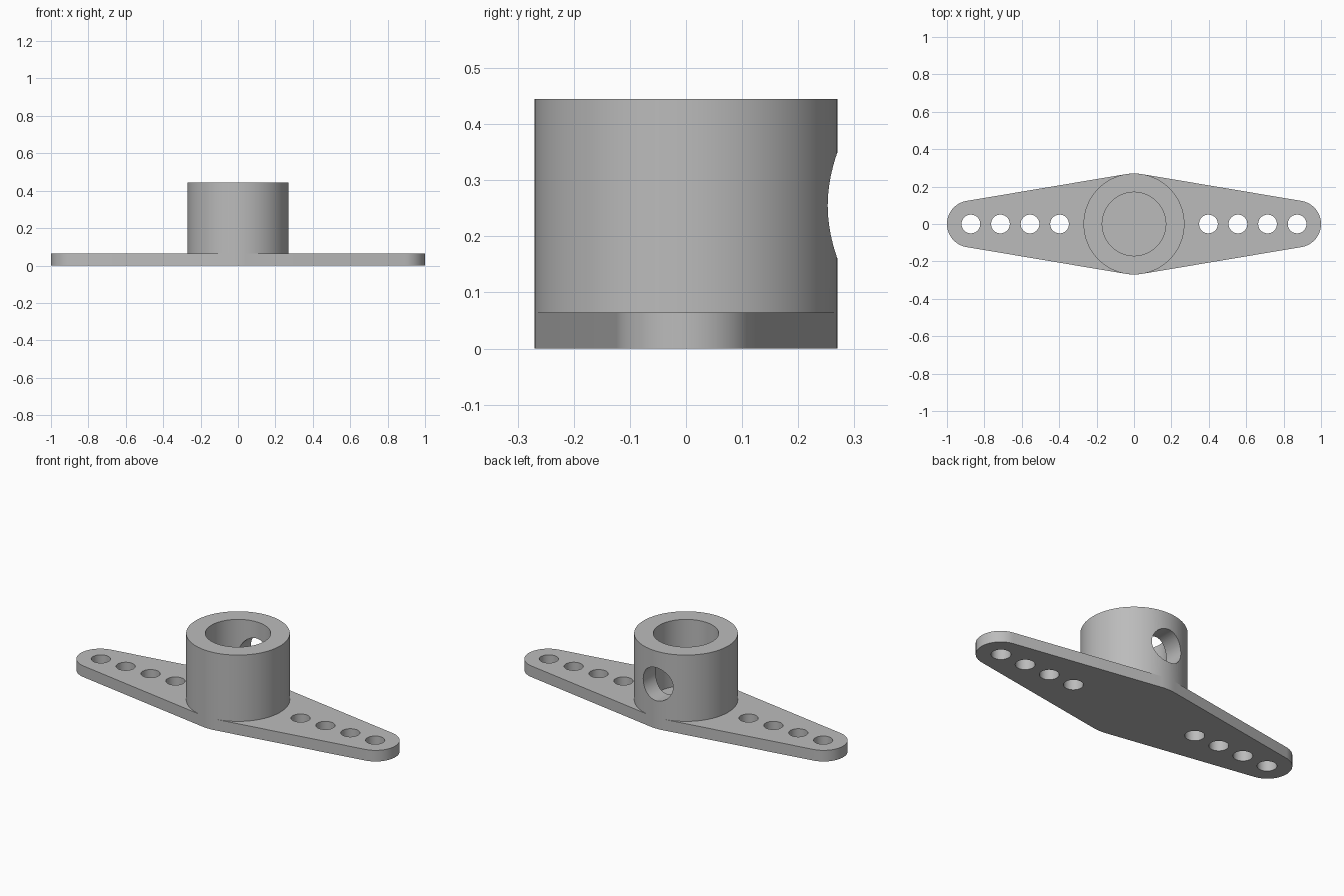
import bpy
import bmesh
from math import acos, cos, sin, pi, radians
from mathutils import Matrix

cube = bpy.data.objects.get("Cube")
if cube:
    bpy.data.objects.remove(cube, do_unlink=True)

HUB_R, BORE_R, TIP_R = 0.27, 0.17, 0.125
PLATE_TOP, HUB_TOP = 0.064, 0.445
TIP_X = 1 - TIP_R

grey = bpy.data.materials.new("plain grey")
grey.use_nodes = True
colour = (0.5, 0.5, 0.5, 1)
grey.diffuse_color = colour
grey.node_tree.nodes["Principled BSDF"].inputs["Base Color"].default_value = colour


def make_object(name, bm):
    bmesh.ops.recalc_face_normals(bm, faces=bm.faces)
    mesh = bpy.data.meshes.new(name)
    bm.to_mesh(mesh)
    bm.free()
    mesh.materials.append(grey)
    obj = bpy.data.objects.new(name, mesh)
    bpy.context.collection.objects.link(obj)
    return obj


def add_cylinder(bm, radius, depth, matrix):
    bmesh.ops.create_cone(bm, cap_ends=True, segments=64, radius1=radius,
                          radius2=radius, depth=depth, matrix=matrix)


def select_only(obj):
    bpy.ops.object.select_all(action="DESELECT")
    obj.select_set(True)
    bpy.context.view_layer.objects.active = obj


def cut(obj, cutter):
    cutter.hide_render = True
    mod = obj.modifiers.new("holes", "BOOLEAN")
    mod.operation = "DIFFERENCE"
    mod.solver = "EXACT"
    mod.object = cutter
    select_only(obj)
    bpy.ops.object.modifier_apply(modifier=mod.name)
    bpy.data.objects.remove(cutter, do_unlink=True)


def smooth(obj):
    select_only(obj)
    bpy.ops.object.shade_smooth_by_angle(angle=radians(30))


def arc(cx, radius, start, end, steps):
    angles = [start + (end - start) * i / steps for i in range(steps + 1)]
    return [(cx + radius * cos(a), radius * sin(a)) for a in angles]


# Arm plate: round tips joined to the hub circle by tangent lines
t = acos((HUB_R - TIP_R) / TIP_X)
outline = (arc(TIP_X, TIP_R, -t, t, 32) + arc(0, HUB_R, t, pi - t, 8)
           + arc(-TIP_X, TIP_R, pi - t, pi + t, 32)
           + arc(0, HUB_R, pi + t, 2 * pi - t, 8))
bm = bmesh.new()
base = bm.faces.new([bm.verts.new((x, y, 0)) for x, y in outline])
top = bmesh.ops.extrude_face_region(bm, geom=[base], use_keep_orig=True)
bmesh.ops.translate(bm, vec=(0, 0, PLATE_TOP),
                    verts=[v for v in top["geom"] if isinstance(v, bmesh.types.BMVert)])
plate = make_object("arm_plate", bm)

# Row of four linkage holes on each arm
bm = bmesh.new()
for side in (-1, 1):
    for i in range(4):
        x = side * (0.398 + 0.158 * i)
        add_cylinder(bm, 0.05, 0.4, Matrix.Translation((x, 0, 0)))
cut(plate, make_object("linkage_hole_cutter", bm))
smooth(plate)

# Hub: square section spun into a tube standing on the plate
bm = bmesh.new()
section = [(BORE_R, PLATE_TOP), (HUB_R, PLATE_TOP), (HUB_R, HUB_TOP), (BORE_R, HUB_TOP)]
verts = [bm.verts.new((r, 0, z)) for r, z in section]
edges = [bm.edges.new((verts[i], verts[(i + 1) % 4])) for i in range(4)]
bmesh.ops.spin(bm, geom=verts + edges, cent=(0, 0, 0), axis=(0, 0, 1),
               angle=2 * pi, steps=96, use_merge=True)
bmesh.ops.remove_doubles(bm, verts=bm.verts, dist=0.0001)
hub = make_object("hub", bm)

# Set-screw hole through the back wall only
bm = bmesh.new()
add_cylinder(bm, 0.095, 0.3,
             Matrix.Translation((0, 0.25, 0.255)) @ Matrix.Rotation(pi / 2, 4, "X"))
cut(hub, make_object("screw_hole_cutter", bm))
smooth(hub)
